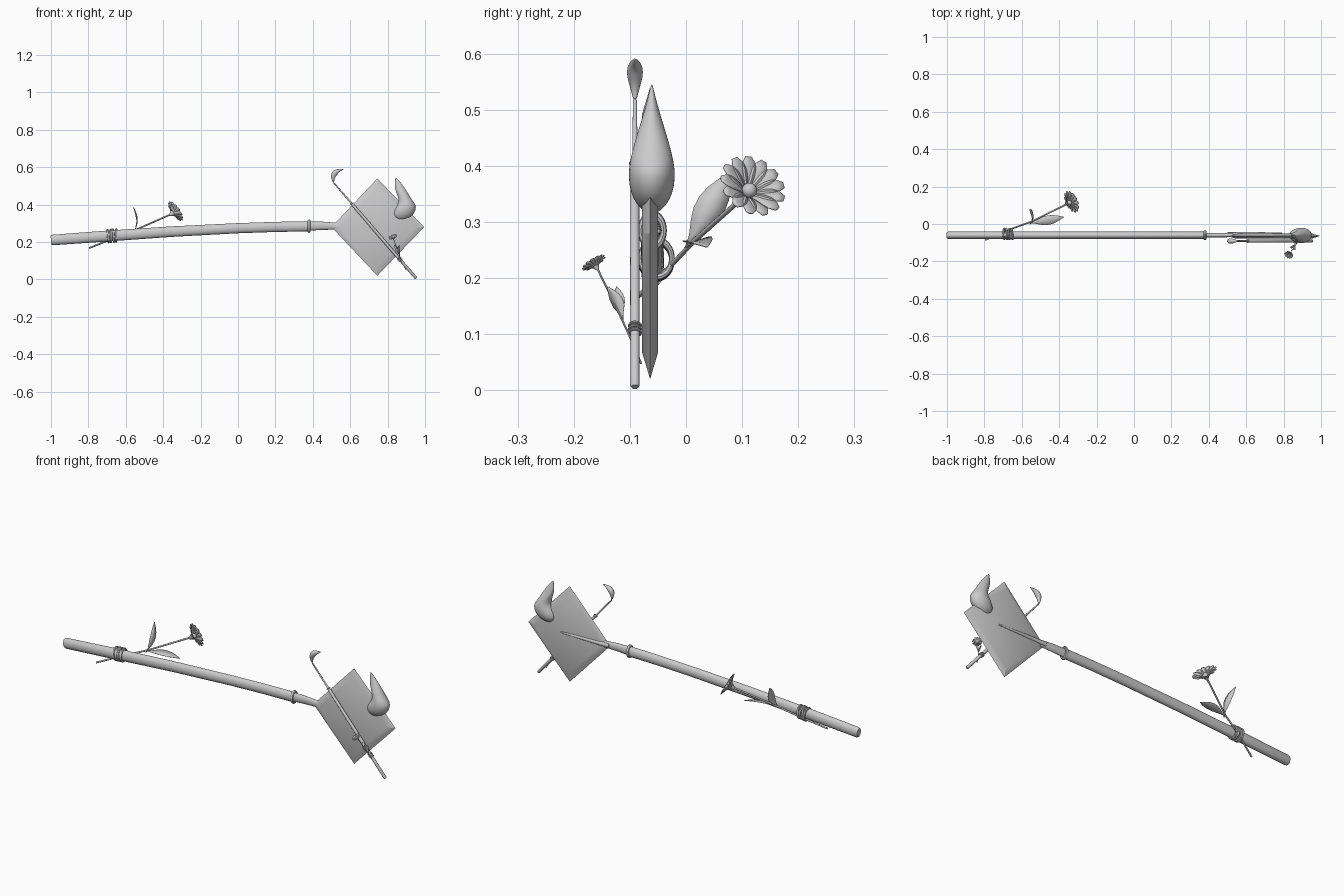
import bpy, bmesh, math
from mathutils import Vector, Matrix

if "Cube" in bpy.data.objects:
    bpy.data.objects.remove(bpy.data.objects["Cube"])


def finish(name, bm, angle=40):
    bmesh.ops.recalc_face_normals(bm, faces=bm.faces)
    me = bpy.data.meshes.new(name)
    bm.to_mesh(me)
    bm.free()
    ob = bpy.data.objects.new(name, me)
    bpy.context.collection.objects.link(ob)
    bpy.ops.object.select_all(action='DESELECT')
    ob.select_set(True)
    bpy.context.view_layer.objects.active = ob
    bpy.ops.object.shade_smooth_by_angle(angle=math.radians(angle))
    return ob


def loft(name, pts, radii, n=20, axis=None):
    """Tube through pts; radii are (in-plane, along y) pairs."""
    bm = bmesh.new()
    pts = [Vector(p) for p in pts]
    rings = []
    for i, p in enumerate(pts):
        t = Vector(axis) if axis else pts[min(i + 1, len(pts) - 1)] - pts[max(i - 1, 0)]
        t.normalize()
        v = Vector((0, 1, 0))
        v = (v - t * v.dot(t)).normalized()
        u = v.cross(t)
        a, b = radii[i]
        rings.append([bm.verts.new(p + u * a * math.cos(k * math.tau / n) + v * b * math.sin(k * math.tau / n))
                      for k in range(n)])
    for r, s in zip(rings, rings[1:]):
        for k in range(n):
            bm.faces.new((r[k], r[(k + 1) % n], s[(k + 1) % n], s[k]))
    bm.faces.new(rings[0])
    bm.faces.new(rings[-1])
    return finish(name, bm)


def torus(name, loc, direction, R, r, sy=1.0):
    q = Vector(direction).to_track_quat('Z', 'Y').to_matrix().to_4x4()
    bm = bmesh.new()
    g = [[bm.verts.new(((R + r * math.cos(b * math.tau / 8)) * math.cos(a * math.tau / 24),
                        (R + r * math.cos(b * math.tau / 8)) * math.sin(a * math.tau / 24),
                        r * math.sin(b * math.tau / 8))) for b in range(8)] for a in range(24)]
    for a in range(24):
        for b in range(8):
            bm.faces.new((g[a][b], g[(a + 1) % 24][b], g[(a + 1) % 24][(b + 1) % 8], g[a][(b + 1) % 8]))
    bm.transform(Matrix.Translation(loc) @ Matrix.Diagonal((1, sy, 1, 1)) @ q)
    return finish(name, bm)


def blade(bm, base, tip, side, half, bend, widths):
    """Pointed leaf or petal strip with a creased midrib."""
    base, tip, side = Vector(base), Vector(tip), Vector(side).normalized()
    d = tip - base
    nrm = d.cross(side).normalized()
    rows = []
    for i, w in enumerate(widths):
        t = i / (len(widths) - 1)
        c = base + d * t + nrm * bend * math.sin(math.pi * t)
        rows.append([bm.verts.new(c + side * half * w * s + nrm * abs(s) * w * half * 0.2) for s in (-1, 0, 1)])
    for r, s in zip(rows, rows[1:]):
        for k in range(2):
            bm.faces.new((r[k], r[k + 1], s[k + 1], s[k]))


def leaf(name, base, tip, side, half, bend):
    bm = bmesh.new()
    blade(bm, base, tip, side, half, bend, (.06, .25, .65, .95, 1, .85, .5, .03))
    ob = finish(name, bm, 60)
    m = ob.modifiers.new("thickness", 'SOLIDIFY')
    m.thickness = half * 0.06


def flower(name, loc, normal, R, count=13):
    M = Matrix.Translation(loc) @ Vector(normal).to_track_quat('Z', 'Y').to_matrix().to_4x4()
    bm = bmesh.new()
    for k in range(count):
        a = k * math.tau / count
        r = Vector((math.cos(a), math.sin(a), 0))
        z = Vector((0, 0, 1))
        blade(bm, r * R * .12, r * R + z * R * .38, (-r.y, r.x, 0), R * .21, R * .06,
              (.35, .6, .85, 1, .95, .45))
    bm.transform(M)
    ob = finish(name + "_petals", bm, 60)
    ob.modifiers.new("thickness", 'SOLIDIFY').thickness = R * 0.03
    # domed centre and calyx cone
    bm = bmesh.new()
    bmesh.ops.create_uvsphere(bm, u_segments=16, v_segments=10, radius=R * .22,
                              matrix=Matrix.Translation((0, 0, R * .13)))
    bmesh.ops.create_cone(bm, cap_ends=True, segments=12, radius1=R * .08, radius2=R * .28, depth=R * .35,
                          matrix=Matrix.Translation((0, 0, -R * .12)))
    bm.transform(M)
    finish(name + "_centre", bm)


# large shaft with neck, collar and rear spike
Y = -.06
loft("shaft", [(-1, Y, .21), (-.99, Y, .211), (-.7, Y, .232), (-.35, Y, .256), (0, Y, .274), (.2, Y, .281),
               (.38, Y, .284)],
     [(.024, .017), (.028, .02), (.029, .021), (.028, .02), (.027, .02), (.027, .019), (.027, .019)])
torus("collar", (.38, Y, .285), (1, 0, 0), .028, .008, .72)
loft("neck", [(.38, Y, .285), (.45, Y, .287), (.53, Y, .285)], [(.024, .013), (.022, .012), (.018, .010)])
loft("spike", [(.5, -.053, .285), (.65, -.05, .285), (.79, -.05, .284)],
     [(.012, .009), (.008, .007), (.004, .004)], 12)

# diamond plate with sharpened edges
bm = bmesh.new()
layers = []
for dy, s in ((-.014, .82), (0, 1), (.014, .82)):
    layers.append([bm.verts.new((.745 + s * x, -.064 + dy, .28 + s * z))
                   for x, z in ((.25, 0), (0, .26), (-.245, 0), (0, -.26))])
for r, s in zip(layers, layers[1:]):
    for k in range(4):
        bm.faces.new((r[k], r[(k + 1) % 4], s[(k + 1) % 4], s[k]))
bm.faces.new(layers[0])
bm.faces.new(layers[-1])
finish("plate", bm, 30)

# large flame: z, left edge, right edge, half depth
prof = ((.314, .862, .875, .006), (.325, .84, .91, .022), (.342, .826, .935, .034), (.365, .828, .949, .041),
        (.39, .845, .954, .042), (.41, .857, .943, .039), (.43, .858, .928, .034), (.455, .85, .913, .027),
        (.48, .840, .897, .019), (.51, .837, .877, .010), (.53, .839, .86, .005), (.546, .842, .844, .001))
ob = loft("flame", [((a + b) / 2, -.061, z) for z, a, b, h in prof],
          [((b - a) / 2, h) for z, a, b, h in prof], 20, (0, 0, 1))
ob.modifiers.new("smooth", 'SUBSURF').levels = 1

# small diagonal rod with ferrule and flame tip
YR = -.091
A, B = Vector((.953, YR, .006)), Vector((.512, YR, .517))
D = (B - A).normalized()
loft("small_rod", [A, A + D * .004, A.lerp(B, .4), A.lerp(B, .77), A.lerp(B, .78), B],
     [(r, r) for r in (.006, .008, .0085, .0075, .005, .0035)], 16)
torus("small_ferrule", A.lerp(B, .78), D, .008, .0025)
ob = loft("small_flame", [(.512, YR, .517), (.508, YR, .53), (.508, YR, .55), (.515, YR, .568), (.53, YR, .58),
                          (.548, YR, .585), (.566, YR, .591)],
          [(.003, .003), (.006, .006), (.013, .012), (.017, .016), (.012, .012), (.006, .006), (.001, .001)], 14)
ob.modifiers.new("smooth", 'SUBSURF').levels = 1

# cord bindings
for i in range(4):
    torus(f"binding_{i}", (-.694 + .014 * i, -.053, .232 + .001 * i), (1, .08 * (i % 2), .1 - .12 * (i % 2)),
          .033, .006, .85)
for i in range(3):
    torus(f"small_binding_{i}", A.lerp(B, .19 + .012 * i), D, .010, .0025)

# large flower sprig
loft("stem", [(-.795, -.085, .168), (-.67, -.031, .218), (-.55, .012, .264), (-.36, .106, .348)],
     [(.0045, .0045)] * 4, 10)
flower("flower", (-.352, .11, .352), (.72, .36, .52), .062)
leaf("upright_leaf", (-.555, .0, .255), (-.56, .08, .388), (0, .8, -.5), .026, -.02)
leaf("flat_leaf", (-.56, .005, .26), (-.375, .037, .256), (-.15, 1, .15), .025, .008)

# small flower sprig
loft("small_stem", [(.9, -.08, .048), (.872, -.102, .1), (.852, -.13, .16), (.832, -.157, .215)],
     [(.0018, .0018)] * 4, 8)
flower("small_flower", (.831, -.16, .22), (-.3, -.5, .8), .024)
leaf("small_leaf_front", (.866, -.112, .125), (.862, -.14, .185), (.5, .7, .3), .013, .005)
leaf("small_leaf_side", (.866, -.112, .13), (.835, -.124, .185), (.5, .7, .3), .013, -.005)
